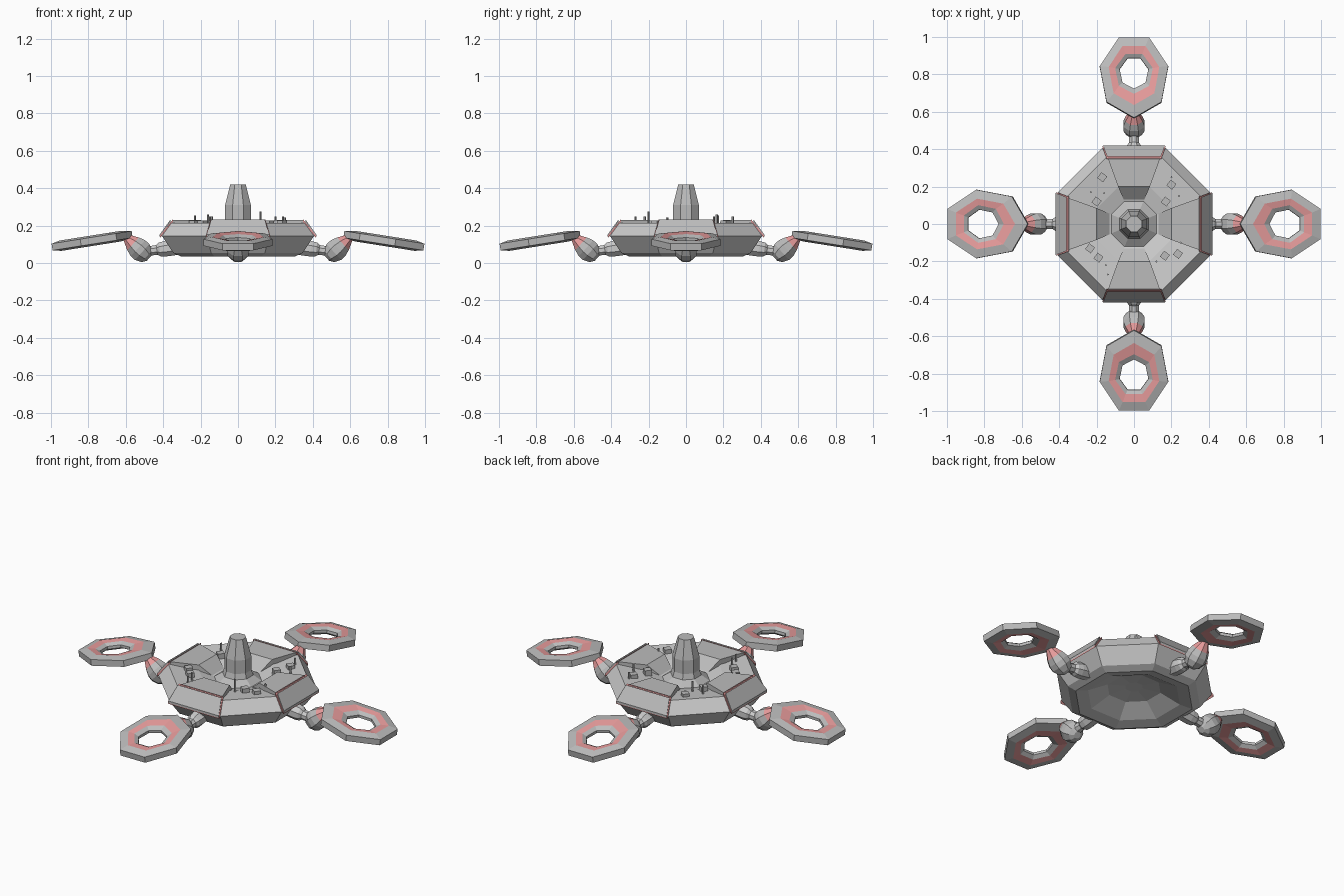
import bpy
from math import sin, cos, pi, radians
from mathutils import Matrix, Vector

if "Cube" in bpy.data.objects:
    bpy.data.objects.remove(bpy.data.objects["Cube"])

pink = bpy.data.materials.new("pink_trim")
pink.diffuse_color = (0.8, 0.33, 0.33, 1)
pink.use_nodes = True
pink.node_tree.nodes["Principled BSDF"].inputs["Base Color"].default_value = pink.diffuse_color
grey = bpy.data.materials.new("hull_grey")
grey.diffuse_color = (0.5, 0.5, 0.5, 1)
grey.use_nodes = True
grey.node_tree.nodes["Principled BSDF"].inputs["Base Color"].default_value = grey.diffuse_color


def make(name, verts, faces, mat=None, xf=Matrix(), pink_faces=()):
    me = bpy.data.meshes.new(name)
    me.from_pydata([xf @ Vector(v) for v in verts], [], faces)
    if mat:
        me.materials.append(mat)
    if pink_faces:
        me.materials.append(pink)
        for i in pink_faces:
            me.polygons[i].material_index = 1
    ob = bpy.data.objects.new(name, me)
    bpy.context.collection.objects.link(ob)
    return ob


def skin(rings, n, closed=False):
    """Bridge rings of n points; cap the ends unless closed into a loop."""
    verts = [p for r in rings for p in r]
    m = len(rings)
    faces = []
    for k in range(m if closed else m - 1):
        a, b = k * n, ((k + 1) % m) * n
        faces += [(a + i, a + (i + 1) % n, b + (i + 1) % n, b + i) for i in range(n)]
    if not closed:
        faces += [tuple(reversed(range(n))), tuple(range((m - 1) * n, m * n))]
    return verts, faces


def lathe(name, profile, n=8, mat=None, xf=Matrix(), pink_rows=()):
    """Revolve (radius, z) points listed bottom to top."""
    rings = [[(r * cos((i + .5) * 2 * pi / n), r * sin((i + .5) * 2 * pi / n), z)
              for i in range(n)] for r, z in profile]
    v, f = skin(rings, n)
    return make(name, v, f, mat, xf, [k * n + i for k in pink_rows for i in range(n)])


def panel(name, sections, thick, mat, xf):
    """Folded plate from (radius, z, half_width) sections."""
    rings = [[(r, -w, z - thick), (r, w, z - thick), (r, w, z), (r, -w, z)]
             for r, z, w in sections]
    v, f = skin(rings, 4)
    return make(name, v, f, mat, xf)


# Octagonal hull with recessed underside and stepped deck
lathe("hull", [(.05, .115), (.15, .105), (.26, .05), (.33, .035), (.375, .055),
               (.44, .145), (.385, .215), (.215, .195), (.13, .17), (.05, .17)])

# Central tower
lathe("tower", [(.14, .165), (.085, .20), (.075, .23), (.075, .31), (.045, .42)], mat=grey)


# Seven-sided rotor pod section: (scale, z)
POD = [(1, -.018), (1, .018), (.74, .028), (.5, .022), (.38, .008),
       (.38, -.008), (.5, -.022), (.74, -.028)]


def pod(name, xf):
    rings = []
    for s, z in POD:
        rings.append([(.017 * (1 - s) / .6 - .228 * s * cos(i * 2 * pi / 7),
                       -.188 * s * (1.1 if s < .6 else 1) * sin(i * 2 * pi / 7), z)
                      for i in range(7)])
    v, f = skin(rings, 7, True)
    tint = [k * 7 + i for k in (2, 6) for i in range(7)]
    tilt = Matrix.Translation((.791, 0, .118)) @ Matrix.Rotation(radians(9), 4, 'Y')
    make(name, v, f, grey, xf @ tilt, tint)


# Everything repeated on the four sides
for side, ang in (("right", 0), ("back", 90), ("left", 180), ("front", 270)):
    R = Matrix.Rotation(radians(ang), 4, 'Z')
    # Raised armour plate, pink edging and outer lip
    panel(side + "_plate", [(.13, .172, .055), (.2, .23, .085), (.352, .23, .14)],
          .03, grey, R)
    panel(side + "_trim", [(.348, .234, .146), (.417, .148, .17)], .014, pink, R)
    panel(side + "_lip", [(.362, .232, .144), (.419, .152, .166)], .012, grey, R)
    # Arm, laid along the x axis
    A = R @ Matrix.Translation((.33, 0, .085)) @ Matrix.Rotation(radians(98), 4, 'Y')
    lathe(side + "_arm", [(.045, 0), (.045, .06), (.04, .09), (.028, .105),
                          (.028, .14), (.036, .17)], xf=A)
    # Ball joint with pink neck reaching up to the pod
    B = R @ Matrix.Translation((.52, 0, .066)) @ Matrix.Rotation(radians(48), 4, 'Y')
    lathe(side + "_ball_joint", [(.02, -.06), (.045, -.044), (.062, -.01), (.062, .02),
                                 (.05, .055), (.022, .105)], mat=grey, xf=B, pink_rows=(4,))
    pod(side + "_rotor_pod", R)


# Deck equipment boxes
def box(name, x, y, z, s, h):
    v, f = skin([[(s * cos(i * pi / 2 + a), s * sin(i * pi / 2 + a), k) for i in range(4)]
                 for k in (0, h) for a in (radians(8),)], 4)
    make(name, v, f, grey, Matrix.Translation((x, y, z)))


for i, (x, y) in enumerate([(-.17, .25), (-.2, .12), (.2, .21), (.17, .12),
                            (-.235, -.13), (-.19, -.18), (.235, -.16), (.165, -.17)]):
    box(f"deck_box_{i}", x, y, .19, .027, .037)

# Deck antennas
for i, (x, y, top) in enumerate([(.12, -.2, .275), (-.15, -.22, .25), (-.23, .17, .255),
                                 (-.16, .165, .26), (.2, .25, .25), (.24, .15, .25),
                                 (.25, -.1, .245), (-.14, -.27, .25)]):
    box(f"antenna_{i}", x, y, .19, .006, top - .19)
